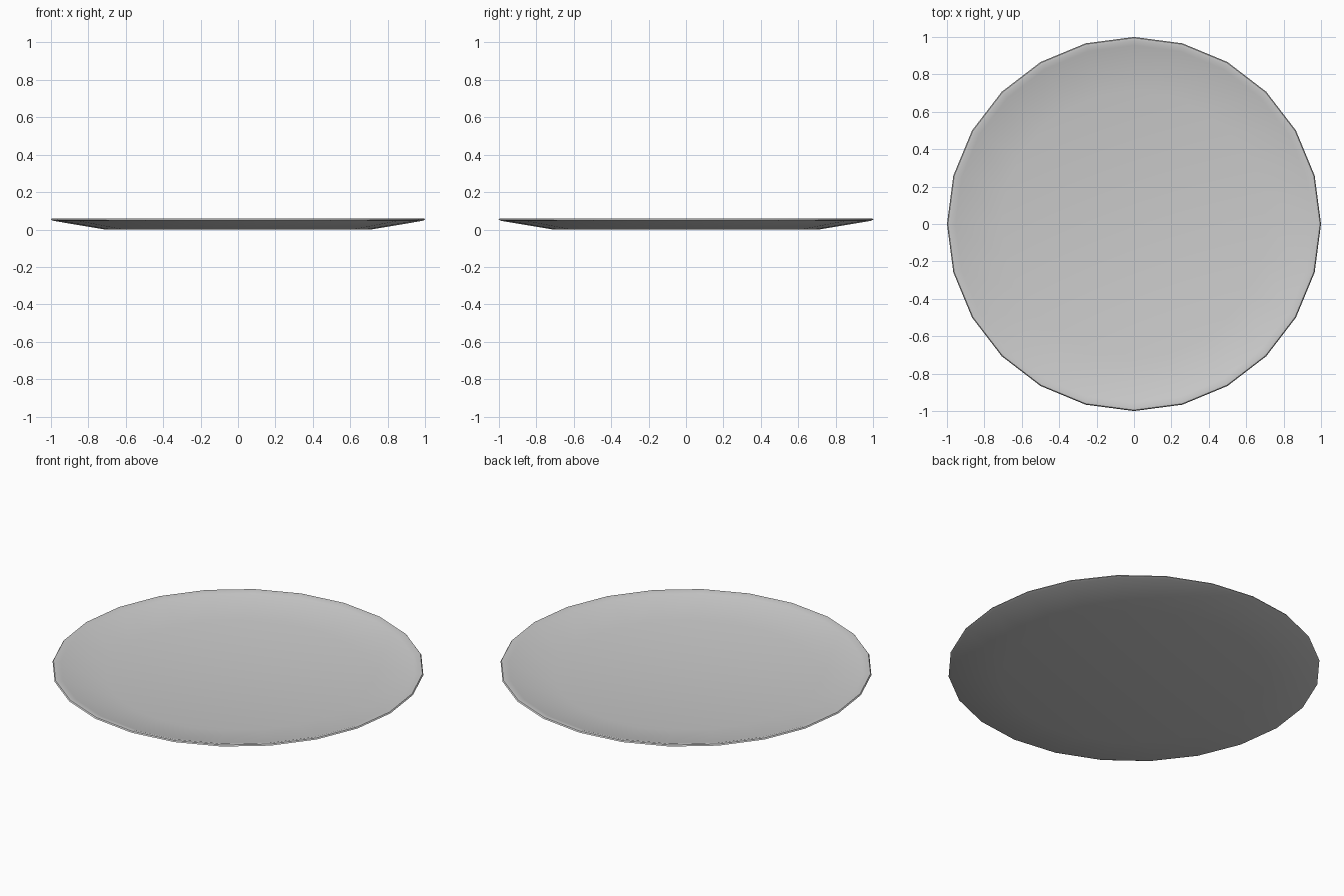
import bpy, bmesh, math

if "Cube" in bpy.data.objects:
    bpy.data.objects.remove(bpy.data.objects["Cube"])

SIDES = 24

# Cross-section (radius, height): underside, rounded rim, upper side
profile = [(0.71, 0.0), (0.985, 0.046), (1.0, 0.052), (0.995, 0.059),
           (0.98, 0.06), (0.955, 0.052), (0.71, 0.011)]

bm = bmesh.new()
rings = []
for r, z in profile:
    rings.append([bm.verts.new((r * math.cos(2 * math.pi * i / SIDES),
                                r * math.sin(2 * math.pi * i / SIDES), z))
                  for i in range(SIDES)])

# Sloping border, rim and flat centre
for a, b in zip(rings, rings[1:]):
    for i in range(SIDES):
        j = (i + 1) % SIDES
        bm.faces.new((a[i], a[j], b[j], b[i]))
bm.faces.new(rings[0][::-1])
bm.faces.new(rings[-1])
bmesh.ops.recalc_face_normals(bm, faces=bm.faces)

mesh = bpy.data.meshes.new("plate")
bm.to_mesh(mesh)
bm.free()
plate = bpy.data.objects.new("plate", mesh)
bpy.context.collection.objects.link(plate)

# Smooth border with crisp edges
bpy.context.view_layer.objects.active = plate
plate.select_set(True)
bpy.ops.object.shade_smooth_by_angle(angle=math.radians(30))
